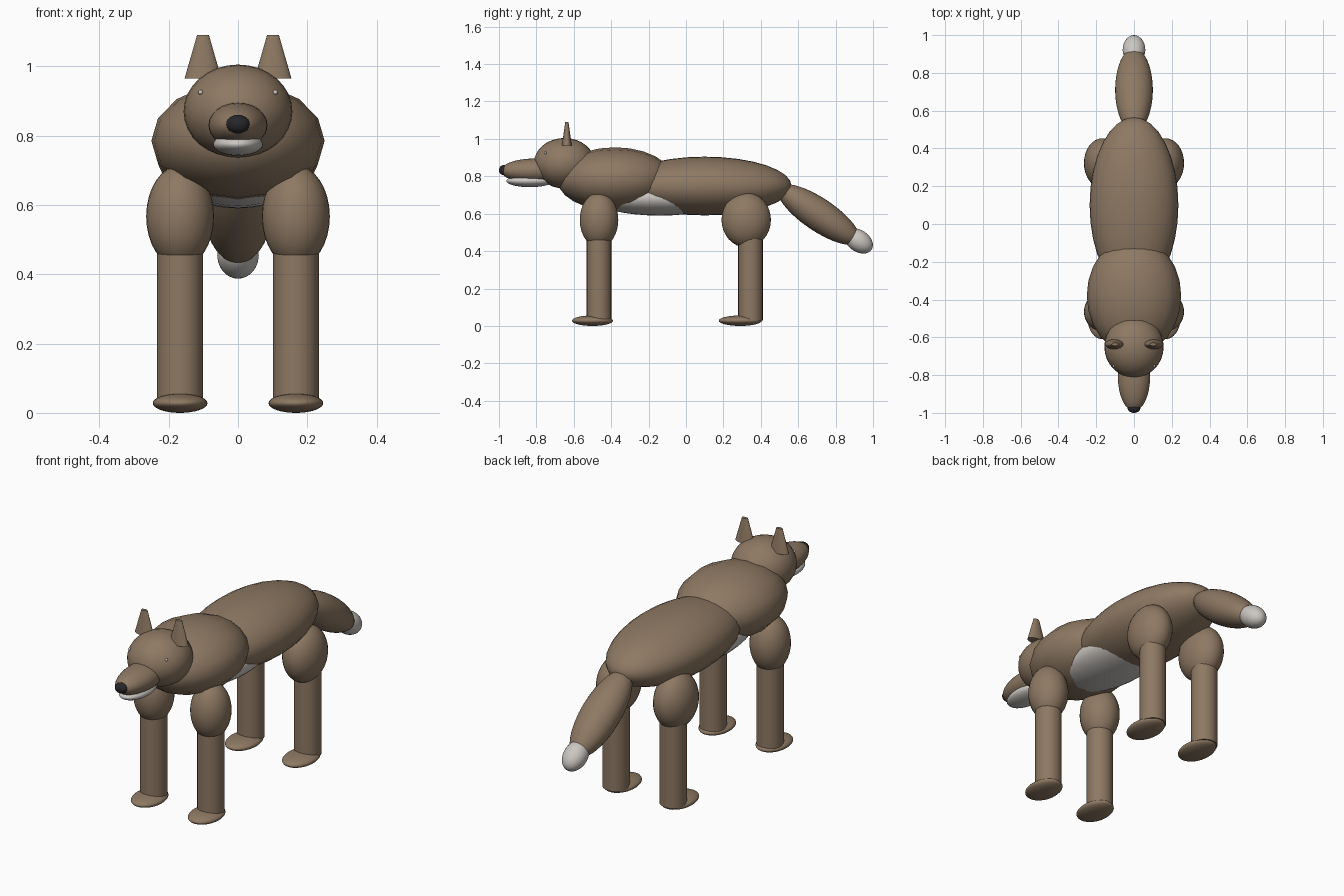
import bpy
import math

if "Cube" in bpy.data.objects:
    bpy.data.objects.remove(bpy.data.objects["Cube"], do_unlink=True)


def material(name, rgb):
    mat = bpy.data.materials.new(name)
    mat.use_nodes = True
    color = (*rgb, 1.0)
    mat.diffuse_color = color
    bsdf = mat.node_tree.nodes["Principled BSDF"]
    bsdf.inputs["Base Color"].default_value = color
    bsdf.inputs["Roughness"].default_value = 0.8
    return mat


BROWN = material("brown_fur", (0.27, 0.19, 0.125))
WHITE = material("pale_fur", (0.60, 0.57, 0.54))
BLACK = material("nose_black", (0.02, 0.02, 0.022))


def finish(name, mat):
    obj = bpy.context.object
    obj.name = name
    obj.data.name = name
    obj.data.materials.append(mat)
    bpy.ops.object.transform_apply(location=False, rotation=True, scale=True)
    bpy.ops.object.shade_smooth_by_angle(angle=math.radians(50))
    return obj


def ellipsoid(name, center, radii, mat=BROWN, pitch=0, segments=32, rings=16):
    """Stretched sphere with its poles along the body axis, pitched about x."""
    bpy.ops.mesh.primitive_uv_sphere_add(
        segments=segments, ring_count=rings, radius=1, location=center)
    obj = bpy.context.object
    obj.rotation_euler.x = math.pi / 2
    bpy.ops.object.transform_apply(location=False, rotation=True, scale=False)
    obj.scale = radii
    obj.rotation_euler.x = math.radians(pitch)
    return finish(name, mat)


def cone(name, center, bottom, top, height, flatten=1.0):
    bpy.ops.mesh.primitive_cone_add(
        vertices=24, radius1=bottom, radius2=top, depth=height, location=center)
    bpy.context.object.scale.y = flatten
    return finish(name, BROWN)


# Trunk
ellipsoid("body", (0, 0.1, 0.748), (0.235, 0.465, 0.157))
ellipsoid("chest", (0, -0.38, 0.785), (0.25, 0.31, 0.17), segments=16, rings=12)
ellipsoid("belly_patch", (0, -0.14, 0.685), (0.18, 0.36, 0.095), WHITE)

# Head
ellipsoid("head", (0, -0.65, 0.87), (0.157, 0.163, 0.135))
ellipsoid("snout", (0, -0.81, 0.83), (0.085, 0.18, 0.065))
ellipsoid("lower_jaw", (0, -0.835, 0.775), (0.072, 0.125, 0.033), WHITE)
ellipsoid("nose", (0, -0.975, 0.833), (0.034, 0.025, 0.027), BLACK)

# Tail
ellipsoid("tail", (0, 0.71, 0.595), (0.1, 0.26, 0.088), pitch=-34)
ellipsoid("tail_tip", (0, 0.922, 0.455), (0.06, 0.085, 0.058), WHITE, pitch=-34)

# Paired parts
for side, s in (("left", 1), ("right", -1)):
    cone(f"{side}_ear", (0.101 * s, -0.637, 1.028), 0.053, 0.017, 0.125, 0.5)
    ellipsoid(f"{side}_eye", (0.108 * s, -0.752, 0.925), (0.007, 0.007, 0.007),
              WHITE, segments=12, rings=8)
    x = 0.167 * s
    # Legs: thigh y, thigh depth, shin y, paw y, paw depth
    for end, ty, td, sy, py, pd in (("front", -0.465, 0.103, -0.465, -0.5, 0.11),
                                    ("hind", 0.322, 0.132, 0.345, 0.29, 0.115)):
        ellipsoid(f"{side}_{end}_thigh", (x, ty, 0.567), (0.098, td, 0.147))
        cone(f"{side}_{end}_shin", (x, sy, 0.28), 0.066, 0.066, 0.5)
        ellipsoid(f"{side}_{end}_paw", (x, py, 0.028), (0.079, pd, 0.028))
